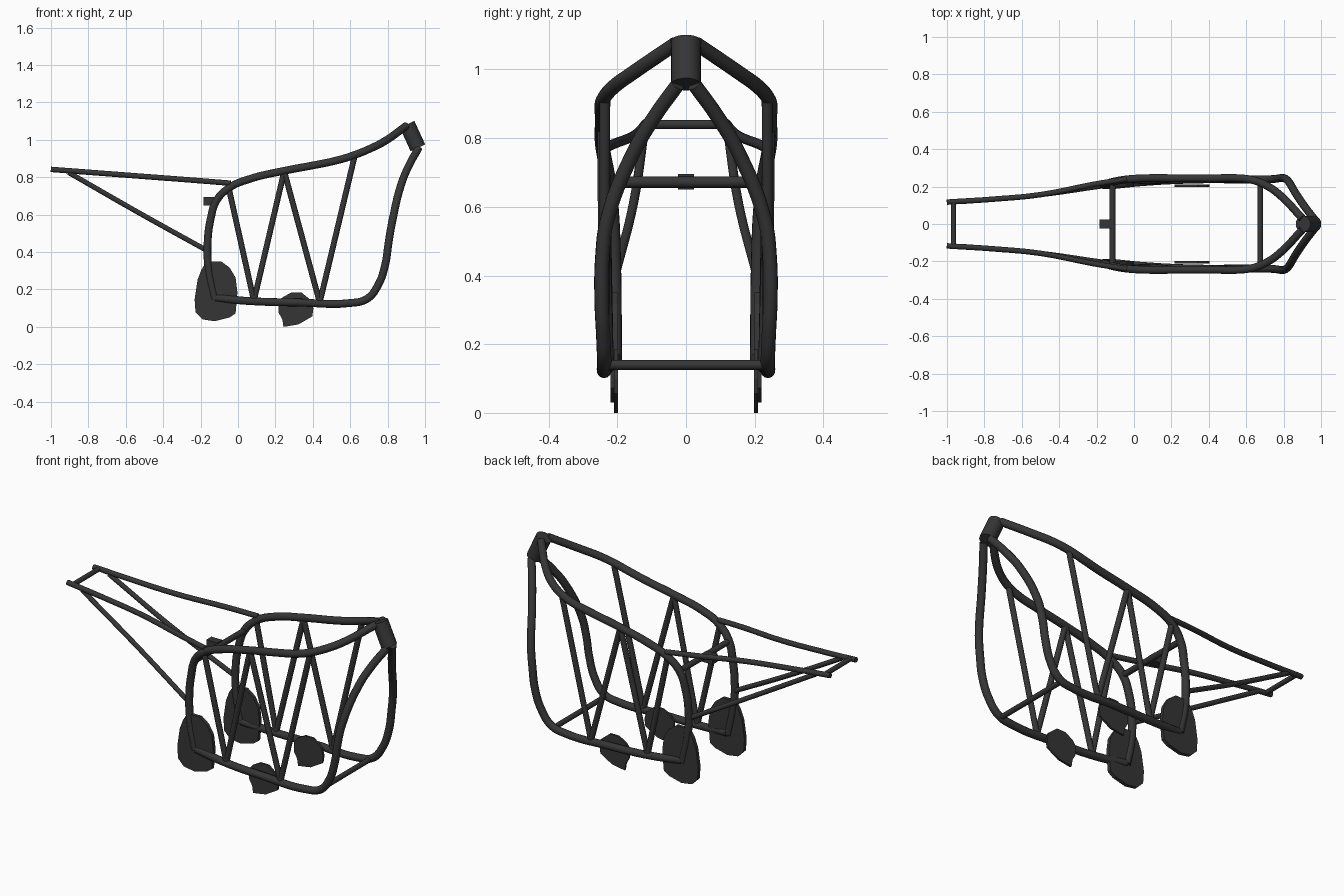
import bpy
import bmesh
from mathutils import Vector

if "Cube" in bpy.data.objects:
    bpy.data.objects.remove(bpy.data.objects["Cube"])

steel = bpy.data.materials.new("dark_steel")
steel.diffuse_color = (0.036, 0.036, 0.036, 1)
steel.use_nodes = True
steel.node_tree.nodes["Principled BSDF"].inputs["Base Color"].default_value = steel.diffuse_color


def finish(obj, mirror, smooth):
    """Set the material, mirror across the centre line and shade."""
    obj.data.materials.clear()
    obj.data.materials.append(steel)
    bpy.ops.object.select_all(action='DESELECT')
    obj.select_set(True)
    bpy.context.view_layer.objects.active = obj
    if mirror:
        mod = obj.modifiers.new("mirror", 'MIRROR')
        mod.use_axis = (False, True, False)
        mod.use_mirror_merge = False
        bpy.ops.object.modifier_apply(modifier=mod.name)
    if smooth:
        bpy.ops.object.shade_smooth_by_angle(angle=0.7)
    return obj


def tube(name, points, radius, mirror=True, sides=16):
    """Round tube swept smoothly through the points."""
    cu = bpy.data.curves.new(name, 'CURVE')
    cu.dimensions = '3D'
    cu.bevel_depth = radius
    cu.bevel_resolution = sides // 4 - 1 + 1
    cu.use_fill_caps = True
    cu.resolution_u = 6 if len(points) > 2 else 1
    sp = cu.splines.new('BEZIER')
    sp.bezier_points.add(len(points) - 1)
    for bp, p in zip(sp.bezier_points, points):
        bp.co = p
        bp.handle_left_type = bp.handle_right_type = 'AUTO'
    obj = bpy.data.objects.new(name, cu)
    bpy.context.collection.objects.link(obj)
    bpy.ops.object.select_all(action='DESELECT')
    obj.select_set(True)
    bpy.context.view_layer.objects.active = obj
    bpy.ops.object.convert(target='MESH')
    return finish(bpy.context.view_layer.objects.active, mirror, True)


def plate(name, outline, y0, y1, mirror=True):
    """Flat plate: an x/z outline given thickness from y0 to y1."""
    bm = bmesh.new()
    face = bm.faces.new([bm.verts.new((x, y0, z)) for x, z in outline])
    ext = bmesh.ops.extrude_face_region(bm, geom=[face])
    verts = [g for g in ext["geom"] if isinstance(g, bmesh.types.BMVert)]
    bmesh.ops.translate(bm, verts=verts, vec=(0, y1 - y0, 0))
    bmesh.ops.recalc_face_normals(bm, faces=bm.faces)
    me = bpy.data.meshes.new(name)
    bm.to_mesh(me)
    bm.free()
    obj = bpy.data.objects.new(name, me)
    bpy.context.collection.objects.link(obj)
    return finish(obj, mirror, False)


# Steering head
top, bottom = Vector((0.904, 0, 1.083)), Vector((0.962, 0, 0.957))
bpy.ops.mesh.primitive_cylinder_add(vertices=32, radius=0.043, depth=(top - bottom).length,
                                    location=(top + bottom) / 2)
head = bpy.context.object
head.name = "steering_head"
head.rotation_euler = (top - bottom).to_track_quat('Z', 'Y').to_euler()
finish(head, False, True)

# Upper rails, bending down into the rear uprights
tube("upper_rails", [
    (0.90, 0.03, 1.075), (0.78, 0.155, 0.99), (0.70, 0.21, 0.95), (0.62, 0.238, 0.918),
    (0.54, 0.246, 0.893), (0.435, 0.245, 0.87), (0.25, 0.245, 0.835), (0.06, 0.245, 0.79),
    (-0.045, 0.238, 0.745), (-0.115, 0.225, 0.675), (-0.147, 0.215, 0.573),
    (-0.163, 0.21, 0.44), (-0.157, 0.208, 0.307), (-0.125, 0.207, 0.15)], 0.021)

# Front down tubes, bending back into the lower rails
tube("lower_rails", [
    (0.965, 0.025, 0.955), (0.915, 0.09, 0.865), (0.872, 0.152, 0.76), (0.824, 0.23, 0.56),
    (0.805, 0.244, 0.45), (0.787, 0.246, 0.333), (0.75, 0.241, 0.225), (0.69, 0.238, 0.15),
    (0.595, 0.238, 0.127), (0.33, 0.238, 0.13), (0.06, 0.225, 0.138),
    (-0.12, 0.207, 0.155)], 0.021)

# Zigzag side braces
zigzag = [(-0.05, 0.237, 0.745), (0.085, 0.226, 0.14), (0.247, 0.243, 0.832),
          (0.437, 0.238, 0.13), (0.625, 0.236, 0.918)]
for i in range(4):
    tube(f"side_brace_{i + 1}", zigzag[i:i + 2], 0.0155)

# Tail rails and the struts beneath them
tube("tail_rails", [(-1.0, 0.117, 0.842), (-0.75, 0.133, 0.823), (-0.5, 0.157, 0.804),
                    (-0.2, 0.215, 0.781), (-0.04, 0.24, 0.768)], 0.0145)
tube("tail_struts", [(-0.905, 0.121, 0.825), (-0.53, 0.153, 0.61), (-0.16, 0.205, 0.405)], 0.0135)

# Cross tubes
for name, x, y, z, r in [("tail_cross_tube", -0.965, 0.118, 0.84, 0.0135),
                         ("rear_cross_tube", -0.115, 0.225, 0.672, 0.0165),
                         ("front_cross_tube", 0.675, 0.238, 0.14, 0.0145)]:
    tube(name, [(x, -y, z), (x, y, z)], r, mirror=False)

# Mounting tab on the rear cross tube
plate("shock_tab", [(-0.185, 0.65), (-0.115, 0.65), (-0.115, 0.695), (-0.185, 0.695)],
      -0.023, 0.023, mirror=False)

# Pivot plates at the foot of the uprights
plate("pivot_plates", [
    (-0.168, 0.35), (-0.09, 0.35), (-0.045, 0.317), (-0.013, 0.264), (-0.003, 0.184),
    (-0.013, 0.072), (-0.045, 0.05), (-0.125, 0.03), (-0.19, 0.04), (-0.227, 0.077),
    (-0.232, 0.147), (-0.216, 0.253), (-0.195, 0.307)], 0.199, 0.220)

# Engine mount plates under the lower rails
plate("engine_mount_plates", [
    (0.237, 0.157), (0.285, 0.184), (0.339, 0.184), (0.392, 0.141), (0.403, 0.099),
    (0.397, 0.056), (0.323, 0.013), (0.243, 0.0), (0.237, 0.04), (0.216, 0.077),
    (0.216, 0.13)], 0.198, 0.210)
